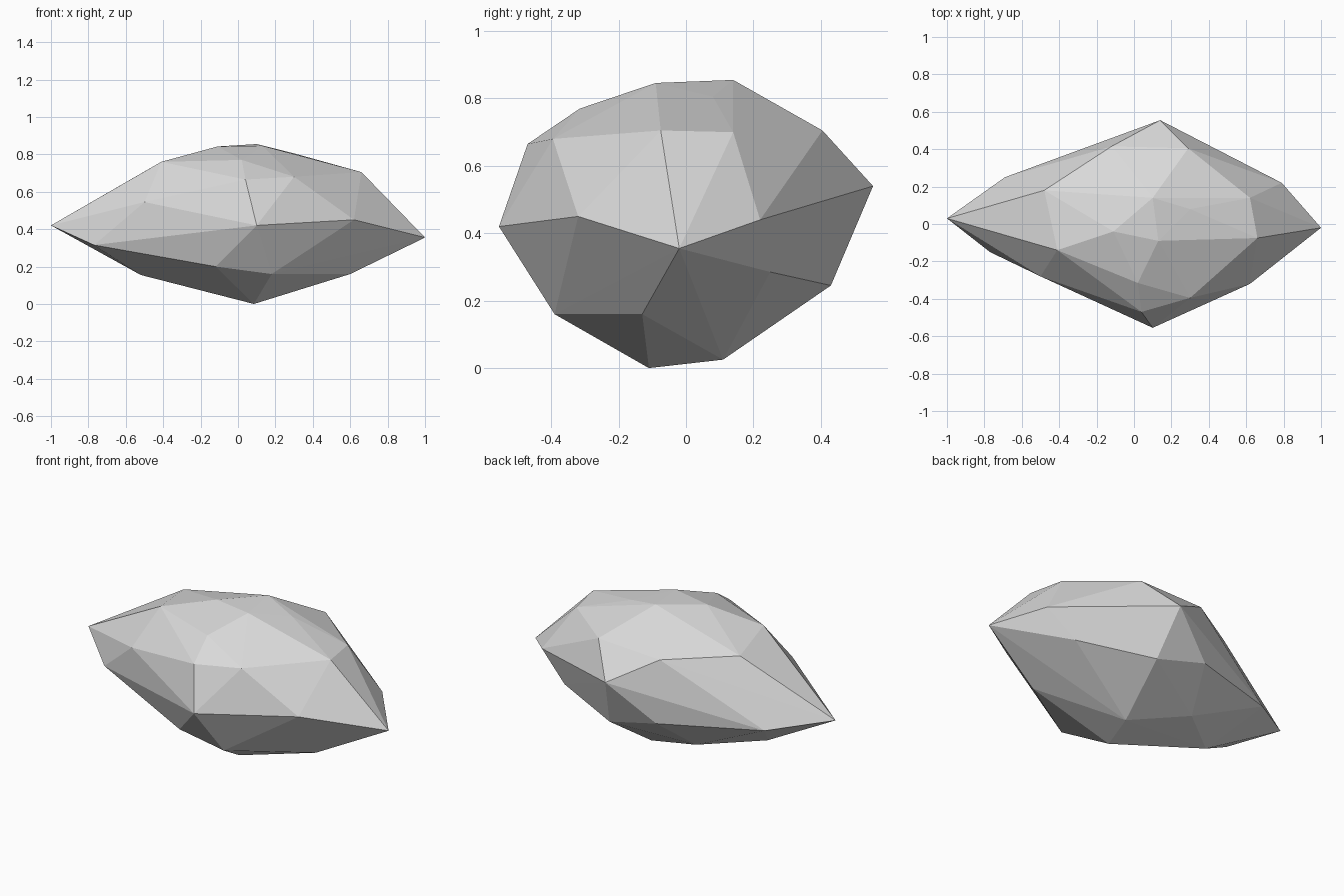
import bpy
import bmesh
from mathutils import Vector

# Remove the default object
default_cube = bpy.data.objects.get("Cube")
if default_cube:
    bpy.data.objects.remove(default_cube, do_unlink=True)


def make_material(name, grey):
    """One flat, matte grey."""
    material = bpy.data.materials.new(name)
    material.use_nodes = True
    colour = (grey, grey, grey, 1)
    material.diffuse_color = colour
    shader = next(n for n in material.node_tree.nodes if n.type == 'BSDF_PRINCIPLED')
    shader.inputs["Base Color"].default_value = colour
    shader.inputs["Roughness"].default_value = .9
    return material


def chiselled_solid(name, corner_groups, material):
    """Wrap a tight, flat-faceted skin around the chiselled corners."""
    bm = bmesh.new()
    for group in corner_groups.values():
        for corner in group:
            bm.verts.new(Vector(corner))
    hull = bmesh.ops.convex_hull(bm, input=list(bm.verts))
    # Drop any corner that ended up inside the skin
    inside = {g for g in hull["geom_interior"] + hull["geom_unused"]
              if isinstance(g, bmesh.types.BMVert)}
    bmesh.ops.delete(bm, geom=list(inside), context='VERTS')
    bmesh.ops.recalc_face_normals(bm, faces=list(bm.faces))
    for face in bm.faces:
        face.smooth = False
    mesh = bpy.data.meshes.new(name)
    bm.to_mesh(mesh)
    bm.free()
    mesh.materials.append(material)
    solid = bpy.data.objects.new(name, mesh)
    bpy.context.collection.objects.link(solid)
    return solid


# Corners of the stone, by region
corners = {
    "pointed_ends": [(-1, .03, .42), (1, -.02, .355)],
    "crown": [(-.41, -.14, .76), (-.11, -.04, .842), (.13, -.09, .846),
              (.1, .14, .855), (.3, .08, .805), (.02, -.315, .77)],
    "shoulders": [(.66, -.075, .705), (.62, .14, .7), (.29, .405, .705),
                  (-.12, .415, .69), (-.48, .18, .72), (-.5, -.28, .545),
                  (.04, -.47, .665), (.3, -.395, .68)],
    "girdle": [(.1, -.555, .42), (.62, -.32, .45), (.79, .22, .44),
               (.14, .555, .54), (-.69, .25, .36), (-.77, -.15, .315)],
    "underside": [(-.12, -.375, .2), (.18, -.39, .16), (.6, -.13, .16),
                  (.62, .25, .285), (.2, .43, .245), (-.12, .45, .326),
                  (-.22, .22, .14), (-.52, -.02, .155)],
    "base": [(.085, -.11, 0), (.15, .11, .025)],
}

stone_grey = make_material("stone_grey", .7)
chiselled_solid("rock", corners, stone_grey)
